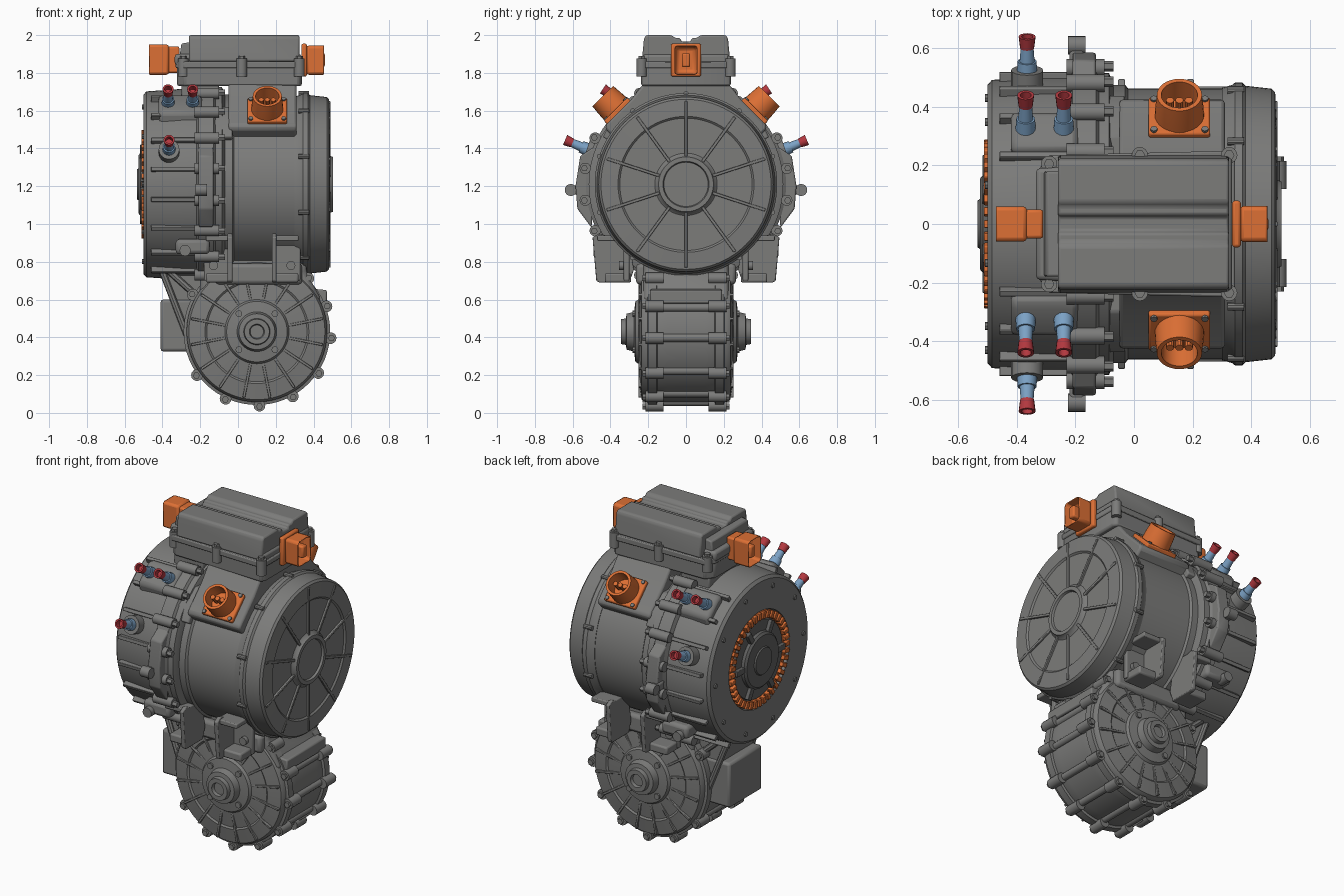
import bpy, bmesh, math
from mathutils import Matrix, Vector

if "Cube" in bpy.data.objects:
    bpy.data.objects.remove(bpy.data.objects["Cube"])

def colour(name, rgb):
    m = bpy.data.materials.new(name)
    m.diffuse_color = (*rgb, 1)
    m.use_nodes = True
    m.node_tree.nodes["Principled BSDF"].inputs["Base Color"].default_value = m.diffuse_color
    return m

GREY = colour("cast grey", (0.2, 0.2, 0.195))
DARK = colour("dark grey", (0.12, 0.12, 0.118))
ORANGE = colour("orange", (0.72, 0.16, 0.035))
BLUE = colour("pale blue", (0.2, 0.36, 0.56))
RED = colour("red", (0.45, 0.04, 0.05))
MZ = 1.21                # motor axis height
GX, GZ = 0.10, 0.43      # gearbox axis

def frame(origin, direction):
    q = Vector(direction).to_track_quat('Z', 'Y')
    return Matrix.Translation(origin) @ q.to_matrix().to_4x4()

def finish(name, bm, mat, bevel=0.0):
    bmesh.ops.recalc_face_normals(bm, faces=bm.faces[:])
    me = bpy.data.meshes.new(name)
    bm.to_mesh(me)
    bm.free()
    me.materials.append(mat)
    ob = bpy.data.objects.new(name, me)
    bpy.context.collection.objects.link(ob)
    if bevel:
        b = ob.modifiers.new("bevel", 'BEVEL')
        b.width, b.segments, b.limit_method = bevel, 2, 'ANGLE'
    bpy.context.view_layer.objects.active = ob
    ob.select_set(True)
    bpy.ops.object.shade_smooth_by_angle(angle=math.radians(35))
    ob.select_set(False)
    return ob

def lathe(name, prof, fr, mat=GREY, seg=64, stretch=(1, 1, 1)):
    """Revolve (radius, height) points about the frame's z axis."""
    bm = bmesh.new()
    vs = [bm.verts.new((r, 0, t)) for r, t in prof]
    es = [bm.edges.new(p) for p in zip(vs, vs[1:])]
    bmesh.ops.spin(bm, geom=vs + es, cent=(0, 0, 0), axis=(0, 0, 1),
                   angle=2 * math.pi, steps=seg, use_duplicate=False)
    bmesh.ops.remove_doubles(bm, verts=bm.verts[:], dist=1e-5)
    bm.transform(fr @ Matrix.Diagonal((*stretch, 1)))
    return finish(name, bm, mat)

def rod(name, a, b, r, mat=GREY, r2=None, seg=16):
    a, b = Vector(a), Vector(b)
    h = (b - a).length
    return lathe(name, [(0, 0), (r, 0), (r2 or r, h), (0, h)], frame(a, b - a), mat, seg)

def box(name, lo, hi, mat=GREY, bevel=0.01, fr=Matrix(), socket=None):
    """Box between two corners; socket = direction of an open recessed end."""
    lo, hi = Vector(lo), Vector(hi)
    bm = bmesh.new()
    bmesh.ops.create_cube(bm, size=1)
    bm.transform(Matrix.Translation((lo + hi) / 2) @ Matrix.Diagonal((*(hi - lo), 1)))
    if socket:
        d = Vector(socket)
        bm.normal_update()
        f = max(bm.faces, key=lambda f: f.normal.dot(d))
        bmesh.ops.inset_region(bm, faces=[f], thickness=0.018)
        bmesh.ops.translate(bm, verts=f.verts[:], vec=-d * 0.07)
    bm.transform(fr)
    return finish(name, bm, mat, bevel)

def prism(name, pts, axis, lo, hi, mat=GREY, bevel=0.008):
    """Extrude an outline: axis 'x' takes (y,z), 'y' takes (x,z), 'z' takes (x,y)."""
    place = {'x': lambda a, b: (lo, a, b), 'y': lambda a, b: (a, lo, b), 'z': lambda a, b: (a, b, lo)}[axis]
    step = Vector([(hi - lo) * (axis == k) for k in 'xyz'])
    bm = bmesh.new()
    f = bm.faces.new([bm.verts.new(place(*p)) for p in pts])
    ext = bmesh.ops.extrude_face_region(bm, geom=[f])
    bmesh.ops.translate(bm, vec=step, verts=[v for v in ext["geom"] if isinstance(v, bmesh.types.BMVert)])
    return finish(name, bm, mat, bevel)

def mirrored(pts):
    return pts + [(-a, b) for a, b in reversed(pts)]

def rib(name, axis, ang, r0, r1, t0, t1, w, mat=GREY):
    """Radial rib about the motor ('x') or gearbox ('y') axis."""
    c, s = math.cos(ang), math.sin(ang)
    if axis == 'x':
        fr = Matrix(((0, 0, 1, 0), (c, -s, 0, 0), (s, c, 0, MZ), (0, 0, 0, 1)))
    else:
        fr = Matrix(((c, -s, 0, GX), (0, 0, 1, 0), (s, c, 0, GZ), (0, 0, 0, 1)))
    box(name, (r0, -w / 2, t0), (r1, w / 2, t1), mat, 0.003, fr)

XAX = frame((0, 0, MZ), (1, 0, 0))
def around(ang, r, x):
    return (x, r * math.cos(ang), MZ + r * math.sin(ang))

# motor barrel, with the end cover's stepped rim, dished face and raised hub
lathe("motor_barrel", [(0, -.2), (.475, -.2), (.475, -.03), (.462, -.02), (.462, .34), (0, .34)], XAX, seg=96)
lathe("end_cover", [(0, .3), (.465, .3), (.475, .335), (.483, .345), (.483, .37), (.472, .38), (.462, .47), (.45, .482),
                    (.36, .487), (.35, .478), (.165, .478), (.15, .49), (.145, .503), (.122, .503), (.117, .49), (0, .49)], XAX, seg=96)
for i in range(10):
    a = math.radians(36 * i + 18)
    rib("end_cover_rib", 'x', a, .13, .44, .45, .49, .016)
    rod("end_cover_bolt", around(a, .48, .32), around(a, .48, .375), .014, seg=10)

# connection housing at the left end
lathe("left_housing", [(0, -.49), (.235, -.49), (.24, -.478), (.29, -.478), (.295, -.5), (.475, -.5), (.492, -.485),
                       (.505, -.3), (.505, -.22), (.53, -.21), (.53, -.13), (.515, -.12), (.515, -.085), (.475, -.07), (0, -.07)],
      frame((0, 0, MZ), (1, 0, 0)), seg=96)
for i in range(20):
    a = math.radians(18 * i + 9)
    c = abs(math.cos(a))
    if c > .35:          # flange lugs and tapered ribs on the two sides
        rod("flange_lug", around(a, .54, -.23), around(a, .54, -.1), .03, seg=14)
        rod("flange_bolt", around(a, .545, -.1), around(a, .545, -.07), .018, seg=6)
        rib("housing_rib", 'x', a, .44, .525, -.46, -.15, .022)
for s in (-1, 1):
    rod("side_ear", (-.225, s * .61, 1.18), (-.165, s * .61, 1.18), .032)
    prism("side_web", [(s * y, z) for y, z in ((.47, 1.42), (.56, 1.36), (.585, 1.2), (.575, 1.08), (.5, .98))], 'x', -.21, -.13)
    box("ear_web", (-.22, min(s * .52, s * .61), 1.155), (-.17, max(s * .52, s * .61), 1.205))

# exposed windings and rotor hub on the left face
lathe("winding_ring", [(.242, -.47), (.25, -.49), (.275, -.49), (.288, -.47)], XAX, ORANGE)
for i in range(40):
    rib("winding_loop", 'x', i * math.pi / 20, .244, .288, -.512, -.47, .026, ORANGE)
lathe("rotor_disc", [(0, -.534), (.08, -.534), (.085, -.526), (.155, -.526), (.168, -.515), (.17, -.497), (.235, -.495), (.24, -.47)], XAX, DARK)
for i in range(6):
    rib("rotor_spoke", 'x', i * math.pi / 3, .12, .235, -.518, -.48, .035, DARK)
for i in range(10):
    a = i * math.pi / 5
    rod("face_bolt", around(a, .43, -.49), around(a, .43, -.508), .014, seg=8)

# pedestal carrying the electronics box and the sloped connectors
prism("connector_pedestal", mirrored([(.36, 1.44), (.425, 1.5), (.425, 1.525), (.29, 1.66), (.22, 1.75)]), 'x', -.05, .31, bevel=.015)
prism("pedestal_skirt", mirrored([(.37, 1.42), (.44, 1.46), (.4, 1.54), (.3, 1.62)]), 'x', -.14, -.03)
box("box_support", (-.30, -.2, 1.66), (-.1, .2, 1.76))

# electronics box
tray = [(-.33, -.18), (-.29, -.235), (.33, -.25), (.345, -.22), (.345, .22), (.33, .25), (-.29, .235), (-.33, .18)]
prism("box_tray", [(x * .98, y * .95) for x, y in tray], 'z', 1.73, 1.85, bevel=.012)
prism("box_flange", tray, 'z', 1.825, 1.86, bevel=.006)
prism("box_step", [(-.335, -.19), (.335, -.23), (.335, .23), (-.335, .19)], 'z', 1.84, 1.90, bevel=.015)
prism("box_cover", mirrored([(.234, 1.86), (.222, 1.985), (.21, 2.0), (.075, 2.0), (.06, 1.985), (.03, 1.985), (.025, 1.965)]), 'x', -.26, .325, bevel=.01)
prism("cover_step", [(-.31, 1.88), (-.30, 1.955), (-.24, 1.965), (-.24, 1.88)], 'y', -.18, .18)
for x in (-.29, .02, .325):
    for s in (-1, 1):
        y = s * (.235 if x > 0 else .205)
        rod("box_lug", (x, y, 1.78), (x, y, 1.875), .028)
        rod("box_bolt", (x, y, 1.87), (x, y, 1.89), .018, seg=6)

# orange connectors at both ends of the box
box("left_connector", (-.48, -.06, 1.79), (-.365, .06, 1.95), ORANGE, .014, socket=(-1, 0, 0))
box("left_connector_base", (-.375, -.05, 1.80), (-.31, .05, 1.94), ORANGE)
box("right_connector", (.36, -.062, 1.79), (.465, .062, 1.945), ORANGE, .016, socket=(1, 0, 0))
box("right_connector_base", (.335, -.08, 1.78), (.365, .08, 1.955), ORANGE)
for s in (-1, 1):
    box("connector_core", (s * .42 - .04, -.022, 1.83), (s * .42 + .04, .022, 1.905), ORANGE)

# orange power connectors on the sloped pads
for s in (-1, 1):
    fr = frame((.155, s * .36, 1.595), (0, s * .7, .71))
    turn = Matrix.Rotation(0 if s > 0 else math.pi, 4, 'Z')
    q = fr @ turn
    across = abs((q.to_3x3() @ Vector((1, 0, 0))).x) > .5
    w, h = (.105, .088) if across else (.088, .105)
    box("power_plate", (-w, -h, -.012), (w, h, .018), ORANGE, .008, q)
    lathe("power_cup", [(0, .03), (.06, .03), (.062, .115), (.077, .115), (.082, .06), (.085, 0)], q, ORANGE, 32)
    for k in (-1, 0, 1):
        p = (k * .032, 0) if across else (0, k * .032)
        lathe("power_pin", [(.014, .02), (.014, .09), (0, .09)], q @ Matrix.Translation((*p, 0)), ORANGE, 10)
    for i in (-1, 1):
        for j in (-1, 1):
            lathe("plate_bolt", [(.012, .01), (.012, .026), (0, .026)], q @ Matrix.Translation((i * w * .83, j * h * .83, 0)), GREY, 8)

# coolant nozzles: blue body, red tip
def nozzle(base, tip):
    b, t = Vector(base), Vector(tip)
    m = b.lerp(t, .72)
    rod("nozzle_body", b, b.lerp(t, .4), .036, BLUE, .032)
    rod("nozzle_neck", b.lerp(t, .35), m, .026, BLUE, .022)
    d = (t - m).length
    lathe("nozzle_tip", [(0, 0), (.024, 0), (.029, d), (.019, d), (.018, d * .3), (0, d * .3)], frame(m, t - m), RED, 16)

for s in (-1, 1):
    for x in (-.37, -.24):
        nozzle((x, s * .305, 1.625), (x, s * .44, 1.715))
    nozzle((-.365, s * .5, 1.385), (-.365, s * .64, 1.445))
    rod("nozzle_boss", (-.365, s * .42, 1.36), (-.365, s * .525, 1.395), .055)
    prism("nozzle_pad", [(s * y, z) for y, z in ((.22, 1.6), (.245, 1.685), (.29, 1.675), (.385, 1.59), (.36, 1.5))], 'x', -.42, -.19, bevel=.02)

# gearbox drum with stepped end covers and output shafts
half = [(.375, .1), (.372, .215), (.36, .235), (.275, .248), (.265, .24), (.17, .252), (.16, .268), (.105, .275), (.095, .315), (.07, .318), (.066, .343), (.04, .343), (.035, .325), (0, .325)]
lathe("gearbox_drum", [(r, -t) for r, t in reversed(half)] + half, frame((GX, 0, GZ), (0, 1, 0)), seg=80)
def orbit(deg, r, y):
    a = math.radians(deg)
    return (GX + r * math.cos(a), y, GZ + r * math.sin(a))
for deg in (46, 20, -5, -34, -61, -88, -115, -144, 150):
    rod("gearbox_bar", orbit(deg, .372, -.2), orbit(deg, .372, .2), .022, seg=12)
    for s in (-1, 1):
        rod("gearbox_lug", orbit(deg, .392, s * .12), orbit(deg, .392, s * .215), .031, seg=14)
        rod("gearbox_bolt", orbit(deg, .396, s * .21), orbit(deg, .396, s * .23), .018, seg=6)
for s in (-1, 1):
    lathe("gearbox_rim", [(.37, .15), (.388, .155), (.388, .2), (.37, .205)], frame((GX, 0, GZ), (0, s, 0)))
    for i in range(16):
        rib("gearbox_rib", 'y', (i + .5) * math.pi / 8, .15, .355, min(s * .2, s * .252), max(s * .2, s * .252), .014)
    for i in range(4):
        d = 90 * i + 45
        rod("gearbox_face_bolt", orbit(d, .135, s * .25), orbit(d, .135, s * .282), .018, seg=10)

# neck joining gearbox and motor, with a triangular web and ribs
prism("gearbox_neck", [(-.2, .5), (-.2, .9), (.37, .9), (.36, .75), (.44, .6), (.1, .4)], 'y', -.225, .225, bevel=.02)
prism("neck_web", [(-.44, .85), (-.41, .74), (-.22, .26), (-.1, .3), (-.05, .9)], 'y', -.15, .15)
for s in (-1, 1):
    for a, b in (((-.42, .8), (-.25, .36)), ((-.42, .8), (-.22, .62)), ((-.40, .8), (-.12, .72))):
        rod("web_rib", (a[0], s * .15, a[1]), (b[0], s * .17, b[1]), .018, seg=8)
    box("neck_shoulder", (-.12, min(s * .15, s * .265), .68), (.34, max(s * .15, s * .265), .79), bevel=.02)
box("side_module", (-.41, -.16, .325), (-.2, .16, .6), bevel=.015)
prism("right_neck_lug", [(.36, .58), (.47, .58), (.47, .65), (.36, .66)], 'y', -.19, .19)

# hanging mounting brackets: side cheeks, a cross plate and a foot with a bolt
cheek = [(.3, .9), (.46, .95), (.495, .93), (.475, .70), (.46, .69), (.30, .69), (.275, .76)]
for s in (-1, 1):
    for name, x, d in (("left_bracket", -.03, -1), ("right_bracket", .18, 1)):
        prism(name + "_cheek", [(s * y, z) for y, z in cheek], 'x', x, x + d * .025, bevel=.005)
        box(name + "_web", (min(x, x + d * .15), min(s * .3, s * .33), .70), (max(x, x + d * .15), max(s * .3, s * .33), .95), bevel=.006)
        box(name + "_top", (min(x, x + d * .14), min(s * .3, s * .47), .91), (max(x, x + d * .14), max(s * .3, s * .47), .94), bevel=.006)
        box(name + "_foot", (min(x, x + d * .14), min(s * .29, s * .43), .69), (max(x, x + d * .14), max(s * .29, s * .43), .74))
        rod(name + "_bolt", (x + d * .1, s * .32, .78), (x + d * .1, s * .355, .78), .024, seg=12)
    box("bracket_arm", (-.33, min(s * .34, s * .46), .84), (-.15, max(s * .34, s * .46), .92), bevel=.02)
    rod("arm_bolt", (-.28, s * .42, .86), (-.28, s * .49, .86), .03, seg=12)
